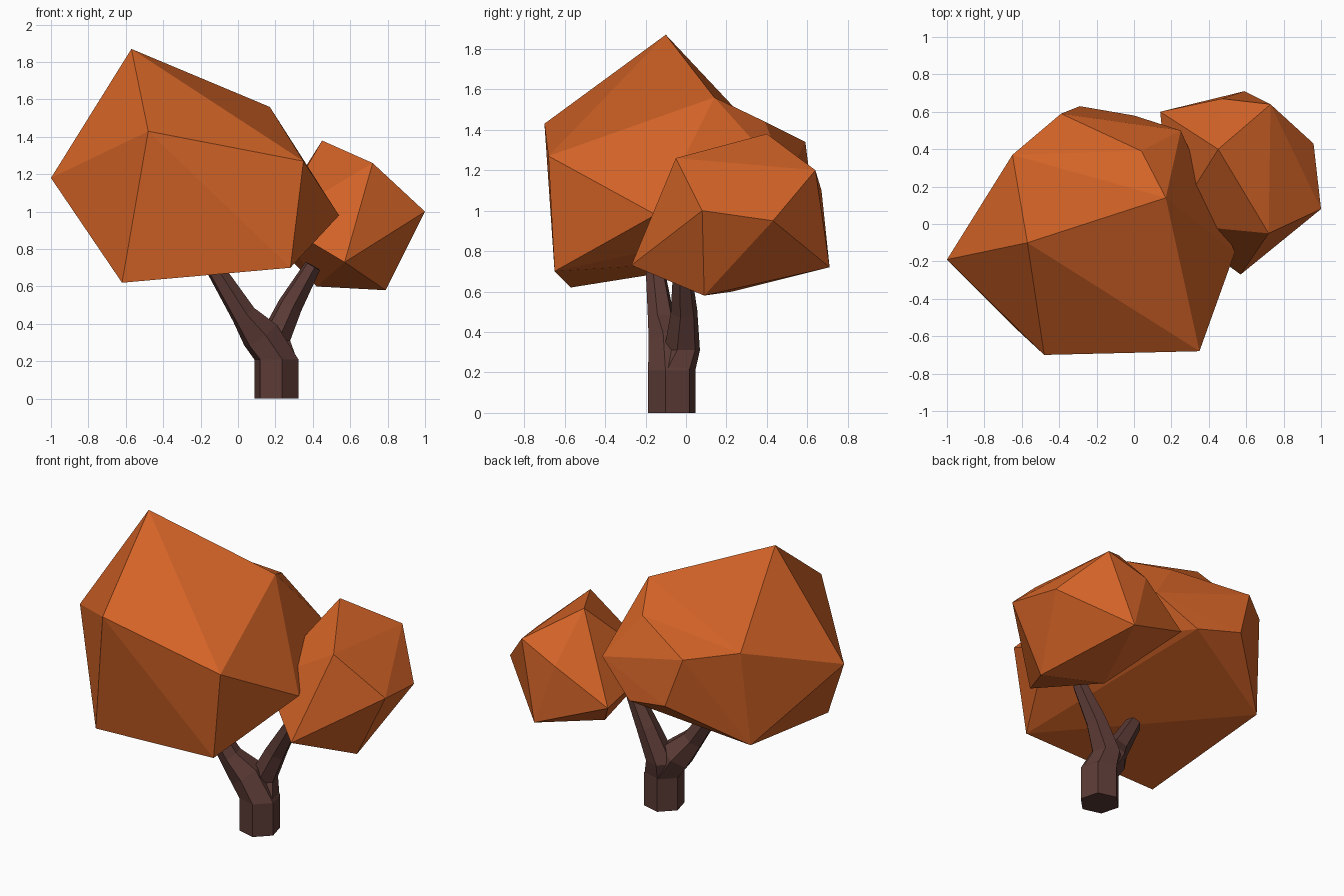
import bpy, bmesh, math
from mathutils import Vector

if "Cube" in bpy.data.objects:
    bpy.data.objects.remove(bpy.data.objects["Cube"])


def material(name, rgb):
    m = bpy.data.materials.new(name)
    m.diffuse_color = (*rgb, 1)
    m.use_nodes = True
    m.node_tree.nodes["Principled BSDF"].inputs["Base Color"].default_value = m.diffuse_color
    return m


leaf = material("autumn orange", (0.65, 0.125, 0.02))
bark = material("dark bark", (0.105, 0.043, 0.036))


def finish(bm, name, mat):
    bmesh.ops.recalc_face_normals(bm, faces=bm.faces)
    mesh = bpy.data.meshes.new(name)
    bm.to_mesh(mesh)
    bm.free()
    mesh.materials.append(mat)
    bpy.context.collection.objects.link(bpy.data.objects.new(name, mesh))


def crown(name, corners, flips=()):
    """Faceted leaf mass: hull of its corners, with some diagonals turned inward."""
    bm = bmesh.new()
    vs = [bm.verts.new(c) for c in corners]
    bmesh.ops.convex_hull(bm, input=vs)
    for a, b in flips:
        edge = next((e for e in bm.edges if vs[a] in e.verts and vs[b] in e.verts), None)
        if edge:
            bmesh.utils.edge_rotate(edge, True)
    for v in [v for v in bm.verts if not v.link_faces]:
        bm.verts.remove(v)
    finish(bm, name, leaf)


def limb(name, path, upright):
    """Six-sided tapering tube through (x, y, z, radius); first rings stay level."""
    bm = bmesh.new()
    pts = [Vector(p[:3]) for p in path]
    rings = []
    for i, p in enumerate(path):
        t = Vector((0, 0, 1))
        if i >= upright:
            t = pts[min(i + 1, len(pts) - 1)] - pts[i - 1]
        q = Vector((0, 0, 1)).rotation_difference(t)
        ring = []
        for k in range(6):
            a = math.radians(45 + 60 * k)
            off = Vector((math.cos(a), math.sin(a), 0)) * p[3]
            ring.append(bm.verts.new(pts[i] + q @ off))
        rings.append(ring)
    for r, s in zip(rings, rings[1:]):
        for k in range(6):
            n = (k + 1) % 6
            bm.faces.new((r[k], r[n], s[n], s[k]))
    bm.faces.new(rings[0][::-1])
    bm.faces.new(rings[-1])
    finish(bm, name, bark)


# Large leaf mass on the left
crown("large_crown", [
    (-0.57, -0.10, 1.87), (-1.0, -0.19, 1.18), (-0.48, -0.70, 1.43),
    (0.35, -0.68, 1.27), (0.17, 0.14, 1.56), (-0.62, -0.57, 0.62),
    (0.28, -0.65, 0.70), (0.54, -0.15, 0.98), (-0.65, 0.37, 1.37),
    (-0.39, 0.59, 1.34), (0.04, 0.39, 1.44), (0.25, 0.50, 1.16),
    (-0.29, 0.63, 1.03), (0.0, 0.58, 0.97), (-0.68, 0.31, 0.76),
], flips=[(0, 9), (0, 10)])

# Small leaf mass on the right
crown("small_crown", [
    (0.45, 0.40, 1.38), (0.72, -0.05, 1.26), (1.0, 0.08, 1.0),
    (0.57, -0.27, 0.73), (0.79, 0.09, 0.58), (0.96, 0.43, 0.95),
    (0.73, 0.64, 1.20), (0.59, 0.71, 0.72), (0.47, 0.67, 1.10),
    (0.14, 0.60, 0.89), (0.42, 0.23, 0.60), (0.20, 0.0, 0.95),
])

# Trunk bending into the left branch
limb("trunk", [
    (0.205, -0.07, 0, 0.122), (0.205, -0.07, 0.21, 0.122),
    (0.12, -0.08, 0.34, 0.108), (0.03, -0.12, 0.45, 0.07),
    (-0.12, -0.15, 0.69, 0.05),
], upright=2)

# Right branch
limb("right_branch", [
    (0.205, -0.07, 0.20, 0.118), (0.19, -0.02, 0.31, 0.092),
    (0.28, -0.01, 0.50, 0.068), (0.40, -0.02, 0.71, 0.046),
], upright=2)
